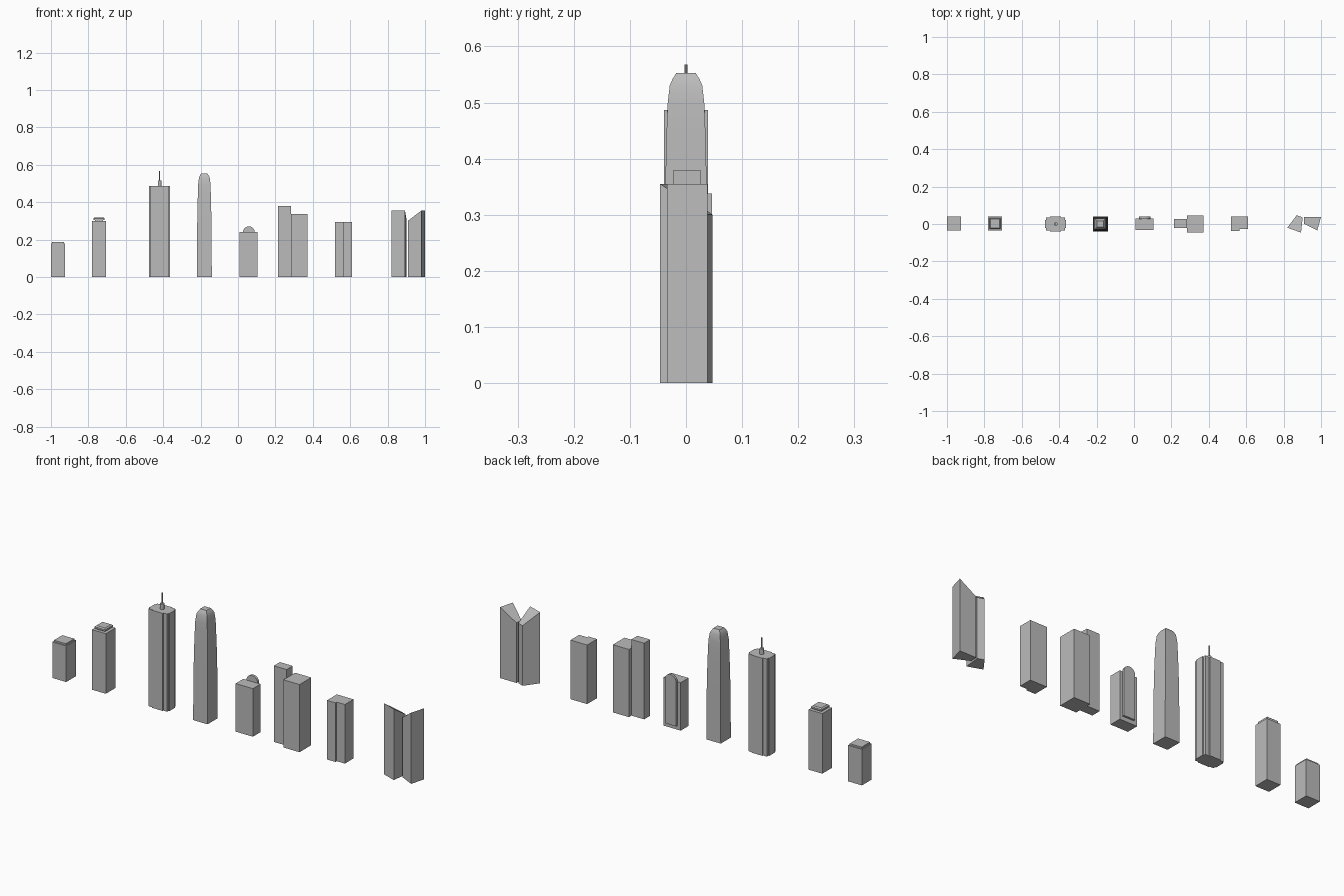
import bpy, bmesh, math

if "Cube" in bpy.data.objects:
    bpy.data.objects.remove(bpy.data.objects["Cube"], do_unlink=True)

GREY = (0.5, 0.5, 0.5, 1)
concrete = bpy.data.materials.new("concrete grey")
concrete.use_nodes = True
concrete.diffuse_color = GREY
concrete.node_tree.nodes["Principled BSDF"].inputs["Base Color"].default_value = GREY


def loft(name, rings, smooth=False):
    """Skin a stack of matching rings of 3D points and cap both ends."""
    bm = bmesh.new()
    loops = [[bm.verts.new(p) for p in ring] for ring in rings]
    n = len(loops[0])
    for low, high in zip(loops, loops[1:]):
        for i in range(n):
            j = (i + 1) % n
            bm.faces.new((low[i], low[j], high[j], high[i]))
    bm.faces.new(loops[0][::-1])
    bm.faces.new(loops[-1])
    bmesh.ops.recalc_face_normals(bm, faces=bm.faces)
    mesh = bpy.data.meshes.new(name)
    bm.to_mesh(mesh)
    bm.free()
    mesh.materials.append(concrete)
    obj = bpy.data.objects.new(name, mesh)
    bpy.context.collection.objects.link(obj)
    if smooth:
        bpy.ops.object.select_all(action="DESELECT")
        obj.select_set(True)
        bpy.context.view_layer.objects.active = obj
        bpy.ops.object.shade_smooth_by_angle(angle=math.radians(30))
    return obj


def prism(name, plan, z0, z1):
    return loft(name, [[(x, y, z) for x, y in plan] for z in (z0, z1)])


def box(name, x0, x1, y0, y1, z0, z1):
    return prism(name, [(x0, y0), (x1, y0), (x1, y1), (x0, y1)], z0, z1)


def square_stack(name, cx, cy, profile, smooth=False):
    """Square tower from (half width, height) pairs."""
    corners = [(-1, -1), (1, -1), (1, 1), (-1, 1)]
    return loft(name, [[(cx + r * a, cy + r * b, z) for a, b in corners]
                       for r, z in profile], smooth)


def cylinder(name, cx, cy, r, z0, z1, sides=12):
    plan = [(cx + r * math.cos(math.tau * i / sides),
             cy + r * math.sin(math.tau * i / sides)) for i in range(sides)]
    return prism(name, plan, z0, z1)


# Short block with a thin roof cap
square_stack("short_block", -0.962, 0.002, [(0.038, 0), (0.038, 0.18)])
square_stack("short_block_cap", -0.962, 0.002, [(0.033, 0.18), (0.033, 0.188)])

# Block with an overhanging crown
square_stack("crowned_block", -0.743, 0.002, [(0.038, 0), (0.038, 0.3)])
square_stack("crown_neck", -0.743, 0.002, [(0.022, 0.3), (0.022, 0.307)])
square_stack("crown", -0.743, 0.002,
             [(0.03, 0.306), (0.03, 0.314), (0.024, 0.319)])

# Stepped tower with a mast
MX = -0.419
h, s = 0.487, 0.03
notches = [(0.056, 0.022), (0.051, 0.022), (0.051, 0.034), (s, 0.034), (s, 0.039)]
quarter = notches + [(-x, y) for x, y in notches[::-1]]
plan = [(MX + x, y) for x, y in quarter + [(-x, -y) for x, y in quarter]]
prism("mast_tower", plan, 0, h)
cylinder("mast_base", MX, 0, 0.01, h, 0.515)
cylinder("mast", MX, 0, 0.0028, 0.515, 0.568, 8)

# Tapered tower with a rounded top
square_stack("tapered_tower", -0.18, 0,
             [(0.04, 0), (0.0385, 0.25), (0.037, 0.35), (0.0345, 0.45),
              (0.033, 0.495), (0.029, 0.53), (0.024, 0.542), (0.017, 0.553)], True)

# Block with an arched slab on its back
box("arch_block", 0.008, 0.104, -0.031, 0.03, 0, 0.24)
AX, R = 0.058, 0.031
outline = [(AX - R, 0.02), (AX + R, 0.02)]
outline += [(AX + R * math.cos(math.pi * i / 12), 0.24 + R * math.sin(math.pi * i / 12))
            for i in range(13)]
loft("arched_slab", [[(x, y, z) for x, z in outline] for y in (0.028, 0.04)])

# Pair of joined blocks
box("tall_joined_block", 0.213, 0.284, -0.022, 0.026, 0, 0.38)
box("wide_joined_block", 0.283, 0.372, -0.046, 0.046, 0, 0.338)

# Block with a stepped front
prism("stepped_block", [(0.518, -0.038), (0.565, -0.038), (0.565, -0.028),
                        (0.61, -0.028), (0.61, 0.04), (0.518, 0.04)], 0, 0.295)

# Twin towers with slanted roofs
LOW, HIGH = 0.3, 0.355
twins = {
    "west_slanted_tower": [(0.82, -0.02, HIGH), (0.893, -0.046, HIGH),
                           (0.902, 0.035, LOW), (0.87, 0.047, LOW)],
    "east_slanted_tower": [(0.908, 0.002, LOW), (0.98, -0.034, HIGH),
                           (1.0, 0.038, HIGH), (0.91, 0.038, LOW)],
}
for name, roof in twins.items():
    loft(name, [[(x, y, 0) for x, y, z in roof], roof])
